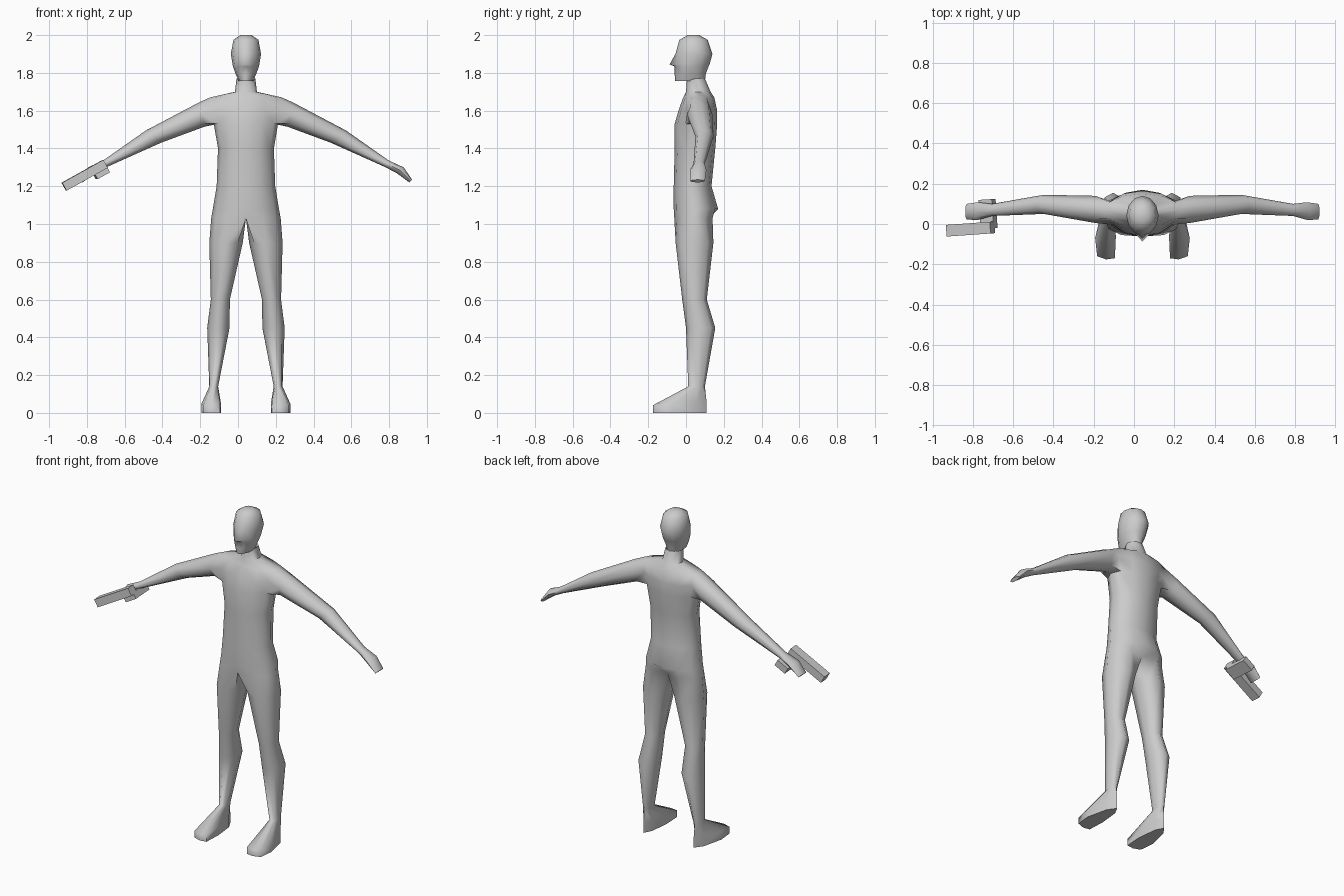
import bpy, bmesh
from math import sin, cos, pi, radians
from mathutils import Vector

if "Cube" in bpy.data.objects:
    bpy.data.objects.remove(bpy.data.objects["Cube"])

CENTRE_X = 0.042

grey = bpy.data.materials.new("plain grey")
grey.use_nodes = True
grey.diffuse_color = (0.6, 0.6, 0.6, 1)
grey.node_tree.nodes["Principled BSDF"].inputs["Base Color"].default_value = (0.6, 0.6, 0.6, 1)

bm = bmesh.new()


def add_ring(points):
    return [bm.verts.new(p) for p in points]


def bridge(a, b, closed=False, skip=()):
    """Join two rings of equal length with quads."""
    n = len(a)
    for i in range(n if closed else n - 1):
        if i not in skip:
            j = (i + 1) % n
            bm.faces.new((a[i], a[j], b[j], b[i]))


def half_ring(z, width, front, back):
    """Seven points from the front centre line round the side to the back."""
    mid, depth = (front + back) / 2, (back - front) / 2
    return add_ring((width * sin(i * pi / 6) if 0 < i < 6 else 0,
                     mid - depth * cos(i * pi / 6), z) for i in range(7))


def leg_ring(z, inner, outer, front, back):
    cx, rx = (inner + outer) / 2, (outer - inner) / 2
    mid, depth = (front + back) / 2, (back - front) / 2
    return add_ring((cx - rx * cos(k * pi / 4), mid - depth * sin(k * pi / 4), z)
                    for k in range(1, 9))


def arm_ring(top, bottom, front, back):
    t, b = Vector((top[0], 0, top[1])), Vector((bottom[0], 0, bottom[1]))
    mid, depth = (front + back) / 2, (back - front) / 2
    return add_ring((t + b) / 2 + (t - b) / 2 * sin(k * pi / 4)
                    + Vector((0, mid - depth * cos(k * pi / 4), 0)) for k in range(1, 9))


# Head, neck and torso, from the crown down: height, half width, front, back
crown_rows = [
    (2.0, .03, .01, .07), (1.975, .066, -.035, .115), (1.9, .08, -.056, .14),
    (1.845, .071, -.062, .125), (1.835, .069, -.062, .12), (1.795, .055, -.06, .105),
    (1.757, .038, -.058, .1), (1.77, .05, .005, .1), (1.7, .058, 0, .13),
    (1.67, .19, -.015, .15), (1.6, .185, -.04, .165), (1.53, .17, -.06, .165),
    (1.4, .148, -.06, .155), (1.2, .155, -.065, .135), (1.08, .175, -.065, .17),
    (1.03, .184, -.062, .155)]
rows = [half_ring(*r) for r in crown_rows]
SHOULDER, CHEST, ARMPIT = 9, 10, 11
for i in range(len(rows) - 1):
    bridge(rows[i], rows[i + 1], skip=(2, 3) if i in (SHOULDER, CHEST) else ())
bm.faces.new(rows[0])
rows[3][0].co.y = -.087          # nose tip
rows[-1][6].co.y = .12           # cleft between the buttocks

# Leg, joined to the hip ring through one crotch point
crotch = bm.verts.new((0, .04, 1.03))
leg = rows[-1] + [crotch]
for spec in [(.9, .017, .194, -.055, .145), (.6, .085, .186, -.02, .11),
             (.45, .087, .205, 0, .155), (.14, .147, .194, .012, .1)]:
    lower = leg_ring(*spec)
    bridge(leg, lower, closed=True)
    leg = lower

# Foot: one outline, raised to the instep and again flat on the ground
outline = [(.137, -.17), (.18, -.176), (.225, -.16), (.235, -.07),
           (.205, .06), (.17, .108), (.145, .06), (.132, -.06)]
instep = add_ring((x, y, .04 + max(0, y + .16) * .1) for x, y in outline)
sole = add_ring((x, y, 0) for x, y in outline)
bridge(leg, instep, closed=True)
bridge(instep, sole, closed=True)
bm.faces.new(sole)

# Arm and hand, grown out of the opening in the shoulder
top, mid, low = rows[SHOULDER], rows[CHEST], rows[ARMPIT]
arm = [top[2], top[3], top[4], mid[4], low[4], low[3], low[2], mid[2]]
for spec in [((.25, 1.643), (.22, 1.515), .005, .14), ((.53, 1.495), (.45, 1.43), .05, .145),
             ((.755, 1.337), (.74, 1.3), .04, .1), ((.835, 1.3), (.8, 1.268), .02, .108),
             ((.88, 1.235), (.865, 1.22), .022, .1)]:
    outer = arm_ring(*spec)
    bridge(arm, outer, closed=True)
    arm = outer
bm.faces.new(arm)

bmesh.ops.recalc_face_normals(bm, faces=bm.faces)
mesh = bpy.data.meshes.new("body")
bm.to_mesh(mesh)
bm.free()
mesh.materials.append(grey)
body = bpy.data.objects.new("body", mesh)
body.location.x = CENTRE_X
bpy.context.collection.objects.link(body)
mirror = body.modifiers.new("mirror", "MIRROR")
mirror.use_clip = True
bpy.context.view_layer.objects.active = body
body.select_set(True)
bpy.ops.object.modifier_apply(modifier="mirror")
bpy.ops.object.shade_smooth_by_angle(angle=radians(65))


# Pistol held flat in the right hand
def box(name, location, size, rotation):
    bpy.ops.mesh.primitive_cube_add(size=1, location=location, rotation=rotation)
    ob = bpy.context.object
    ob.name = name
    ob.scale = size
    ob.data.materials.append(grey)


tilt = (0, radians(-29), radians(4))
box("pistol_barrel", (-.812, -.025, 1.258), (.25, .058, .048), tilt)
box("pistol_grip", (-.725, .05, 1.273), (.075, .145, .04), tilt)
